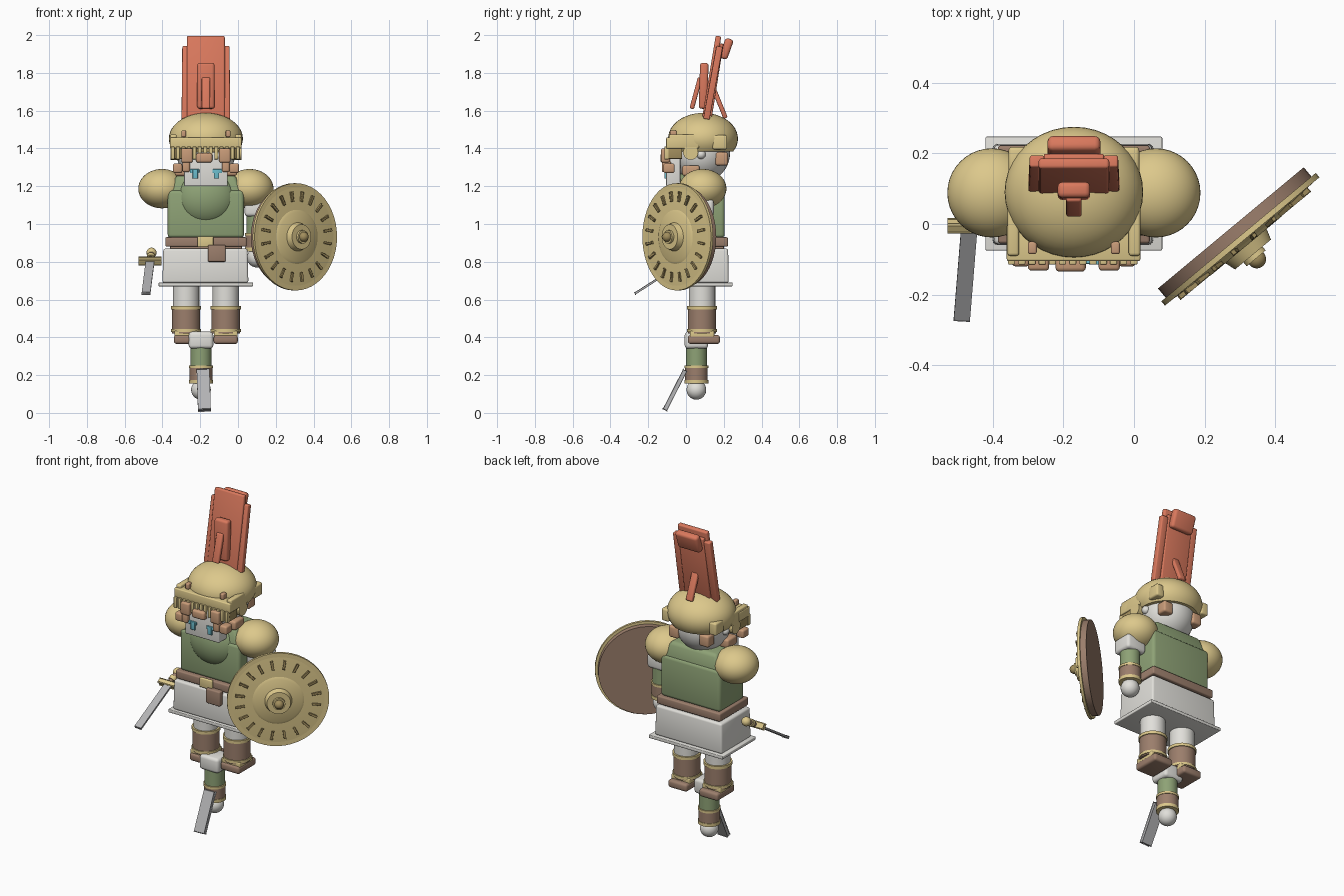
import bpy, bmesh, math
from mathutils import Vector, Matrix

if "Cube" in bpy.data.objects:
    bpy.data.objects.remove(bpy.data.objects["Cube"])

COLS = dict(gold=(.72, .58, .26), brown=(.33, .21, .15), green=(.27, .36, .18), red=(.70, .19, .11),
            skin=(.58, .33, .19), white=(.75, .74, .70), steel=(.45, .45, .46), blue=(.15, .5, .6),
            dark=(.36, .27, .11))
MATS = {}
for k, c in COLS.items():
    MATS[k] = bpy.data.materials.new(k)
    MATS[k].diffuse_color = (*c, 1)
CX, CY = -.17, .085  # body axis


def finish(name, bm, col, M=Matrix(), bev=0):
    me = bpy.data.meshes.new(name)
    bm.transform(M)
    if bev:
        bmesh.ops.bevel(bm, geom=bm.edges[:], offset=bev, segments=3, profile=.5, affect='EDGES')
    bmesh.ops.recalc_face_normals(bm, faces=bm.faces[:])
    bm.to_mesh(me)
    bm.free()
    o = bpy.data.objects.new(name, me)
    bpy.context.collection.objects.link(o)
    me.materials.append(MATS[col])
    bpy.ops.object.select_all(action='DESELECT')
    o.select_set(True)
    bpy.context.view_layer.objects.active = o
    bpy.ops.object.shade_smooth_by_angle(angle=math.radians(35))
    return o


def box(name, lo, hi, col, bev=.008, taper=1):
    bm = bmesh.new()
    bmesh.ops.create_cube(bm, size=1)
    for v in bm.verts:
        if v.co.z > 0:
            v.co.x *= taper
            v.co.y *= taper
    lo, hi = Vector(lo), Vector(hi)
    d = hi - lo
    return finish(name, bm, col, Matrix.Translation((lo + hi) / 2) @ Matrix.Diagonal((*d, 1)), bev)


def bar(name, a, b, w, t, col, bev=.006):
    """Slab from a to b, w wide along x and t thick."""
    a, b = Vector(a), Vector(b)
    z = (b - a).normalized()
    y = z.cross(Vector((1, 0, 0))).normalized()
    x = y.cross(z)
    R = Matrix((x, y, z)).transposed().to_4x4()
    bm = bmesh.new()
    bmesh.ops.create_cube(bm, size=1)
    return finish(name, bm, col, Matrix.Translation((a + b) / 2) @ R @ Matrix.Diagonal((w, t, (b - a).length, 1)), bev)


def ball(name, c, r, col, cut=None):
    bm = bmesh.new()
    bmesh.ops.create_uvsphere(bm, u_segments=40, v_segments=24, radius=1)
    bm.transform(Matrix.Translation(c) @ Matrix.Diagonal((*r, 1)))
    if cut is not None:
        bmesh.ops.bisect_plane(bm, geom=bm.verts[:] + bm.edges[:] + bm.faces[:], plane_co=(0, 0, cut),
                               plane_no=(0, 0, 1), clear_inner=True)
        bmesh.ops.holes_fill(bm, edges=[e for e in bm.edges if e.is_boundary])
    return finish(name, bm, col)


def cyl(name, a, b, r, col, r2=None, bev=0):
    a, b = Vector(a), Vector(b)
    bm = bmesh.new()
    bmesh.ops.create_cone(bm, cap_ends=True, segments=48, radius1=r, radius2=r if r2 is None else r2, depth=(b - a).length)
    R = (b - a).to_track_quat('Z', 'Y').to_matrix().to_4x4()
    return finish(name, bm, col, Matrix.Translation((a + b) / 2) @ R)


# Skirt, belt, torso
box("skirt_hem", (-.42, -.075, .67), (.08, .247, .69), 'white', .004)
box("skirt", (-.4, -.06, .688), (.055, .226, .87), 'white', .012, .98)
box("belt", (-.385, -.055, .88), (.045, .222, .93), 'brown', .008)
box("waist", (-.36, -.03, .86), (.02, .2, .89), 'brown', .004)
box("torso", (-.372, -.035, .925), (.032, .205, 1.18), 'green', .02)
box("torso_shoulders", (-.365, -.03, 1.16), (.025, .2, 1.26), 'green', .02, .8)
ball("chest_bulge", (CX, .03, 1.14), (.165, .105, .15), 'green')
box("buckle", (-.215, -.068, .878), (-.13, -.05, .935), 'gold', .005)
box("pouch", (-.16, -.085, .80), (-.065, -.045, .89), 'brown', .008)

# Shoulders and legs
for s, n in ((-1, "right"), (1, "left")):
    ball(n + "_shoulder", (CX + .232 * s, .088, 1.187), (.126, .126, .104), 'gold')
    x = CX + .105 * s
    P = lambda z: (x, CY, z)
    cyl(n + "_thigh", P(.5), P(.69), .07, 'white')
    cyl(n + "_greave", P(.42), P(.56), .075, 'brown')
    cyl(n + "_knee_ring", P(.548), P(.566), .08, 'gold')
    cyl(n + "_ankle_ring", P(.428), P(.444), .08, 'gold')
    box(n + "_ankle", (x - .062, .02, .40), (x + .062, .15, .435), 'gold', .006)
    box(n + "_foot", (x - .064, .01, .365), (x + .064, .18, .412), 'brown', .014)


# Arms: one hangs at the shield side, one floats under the feet
def arm(n, x, y, dz):
    P = lambda z: (x, y, z + dz)
    box(n + "_sleeve", (x - .065, y - .062, .34 + dz), (x + .065, y + .062, .43 + dz), 'white', .018)
    cyl(n + "_upper", P(.24), P(.345), .056, 'green')
    cyl(n + "_bracer", P(.165), P(.25), .06, 'brown')
    cyl(n + "_ring_top", P(.238), P(.252), .063, 'gold')
    cyl(n + "_ring_low", P(.155), P(.175), .063, 'gold')
    ball(n + "_hand", P(.122), (.052,) * 3, 'white')


arm("detached_arm", -.196, .055, 0)
arm("left_arm", .10, .085, .70)
bar("short_blade", (-.185, -.005, .225), (-.178, -.112, .015), .06, .024, 'steel', .004)

# Sword at the hip
bar("sword_blade", (-.465, .0, .805), (-.487, -.27, .632), .04, .012, 'steel', .003)
bar("sword_guard", (-.466, .005, .81), (-.466, -.015, .797), .112, .03, 'gold', .005)
cyl("sword_grip", (-.464, 0, .803), (-.458, .07, .85), .016, 'brown')
cyl("sword_collar", (-.462, .02, .818), (-.46, .04, .831), .022, 'gold')
ball("sword_pommel", (-.458, .072, .848), (.027,) * 3, 'gold')

# Round shield facing front right
B = Vector((.274, -.011, .932))
N = Vector((.639, -.769, 0)).normalized()
U = Vector((-N.y, N.x, 0))
S = lambda d: B + N * d
cyl("shield_back", S(0), S(.036), .268, 'brown')
cyl("shield_rim", S(.034), S(.05), .284, 'gold')
cyl("shield_face", S(.049), S(.06), .272, 'gold', .13)
cyl("shield_disc", S(.055), S(.067), .15, 'gold', .13)
cyl("shield_boss", S(.06), S(.098), .078, 'gold', .066)
cyl("shield_stem", S(.09), S(.112), .035, 'gold')
ball("shield_knob", S(.115), (.026,) * 3, 'dark')
for i in range(20):
    a = (i + .5) * math.tau / 20
    d = U * math.cos(a) + Vector((0, 0, math.sin(a)))
    t = N.cross(d)
    M = Matrix.Translation(S(.058) + d * .215) @ Matrix((d, t, N)).transposed().to_4x4()
    bm = bmesh.new()
    bmesh.ops.create_cube(bm, size=1)
    finish("shield_stud", bm, 'dark', M @ Matrix.Diagonal((.05, .012, .012, 1)), .002)

# Head, face and whiskers
ball("head", (CX, .078, 1.375), (.155, .155, .155), 'white')
box("face_plate", (-.285, -.105, 1.2), (-.055, -.03, 1.38), 'white', .006)
box("nose_tuft", (-.222, -.135, 1.325), (-.136, -.09, 1.375), 'skin', .012)
for s, n in ((-1, "right"), (1, "left")):
    X = lambda d: CX + d * s

    def mbox(name, d0, d1, y0, y1, z0, z1, col, bev=.008):
        a, b = sorted((X(d0), X(d1)))
        box(n + "_" + name, (a, y0, z0), (b, y1, z1), col, bev)

    mbox("eye", .035, .085, -.113, -.1, 1.27, 1.29, 'blue', .002)
    mbox("eye_drop", .043, .07, -.115, -.1, 1.24, 1.29, 'blue', .002)
    mbox("brow_lock", .07, .13, -.132, -.085, 1.325, 1.40, 'skin', .01)
    mbox("cheek_lock", .085, .125, -.128, -.08, 1.275, 1.335, 'skin', .01)
    mbox("side_lock", .125, .175, -.12, -.06, 1.27, 1.32, 'skin', .01)
    mbox("jaw_lock", .10, .165, -.02, .072, 1.255, 1.31, 'skin', .012)
    mbox("back_lock", .07, .135, .155, .222, 1.31, 1.38, 'skin', .012)
    mbox("brow_stud", .105, .13, -.085, -.05, 1.46, 1.495, 'skin', .006)
    mbox("visor_side", .155, .188, -.09, .07, 1.40, 1.475, 'gold')
    mbox("neck_guard", .135, .185, .14, .218, 1.395, 1.47, 'gold', .01)
    cyl(n + "_ear_disc", (X(.14), .025, 1.38), (X(.188), .025, 1.38), .04, 'gold')
    ball(n + "_ear_stud", (X(.15), .08, 1.368), (.024,) * 3, 'white')

# Helmet and visor with fringe
ball("helmet_dome", (CX, .09, 1.452), (.196, .185, .136), 'gold', 1.385)
box("visor", (-.36, -.105, 1.4), (.018, .0, 1.458), 'gold', .006)
box("visor_backing", (-.352, -.095, 1.345), (.01, -.02, 1.405), 'dark', .004)
for i in range(13):
    x = -.356 + i * .0288
    box("visor_fringe", (x, -.115, 1.342), (x + .02, -.09, 1.41), 'gold', .004)

# Crest
bar("crest_main", (CX, .1, 1.56), (CX, .172, 1.995), .2, .03, 'red', .009)
for s in (-1, 1):
    bar("crest_side", (CX + .108 * s, .108, 1.555), (CX + .104 * s, .178, 1.94), .042, .034, 'red')
bar("crest_back_panel", (CX, .125, 1.56), (CX, .188, 1.955), .17, .022, 'red', .005)
bar("crest_tail", (CX, .195, 1.875), (CX, .232, 1.98), .15, .045, 'red', .016)
bar("crest_front_panel", (CX, .09, 1.61), (CX, .097, 1.853), .092, .045, 'red', .014)
bar("crest_front_strut", (CX, .03, 1.61), (CX, .075, 1.775), .044, .024, 'red', .008)
bar("crest_back_strut", (CX, .21, 1.56), (CX, .145, 1.72), .044, .024, 'red', .008)

for m in bpy.data.materials:
    if m.users and not m.is_grease_pencil:
        m.use_nodes = True
        m.node_tree.nodes["Principled BSDF"].inputs["Base Color"].default_value = m.diffuse_color
